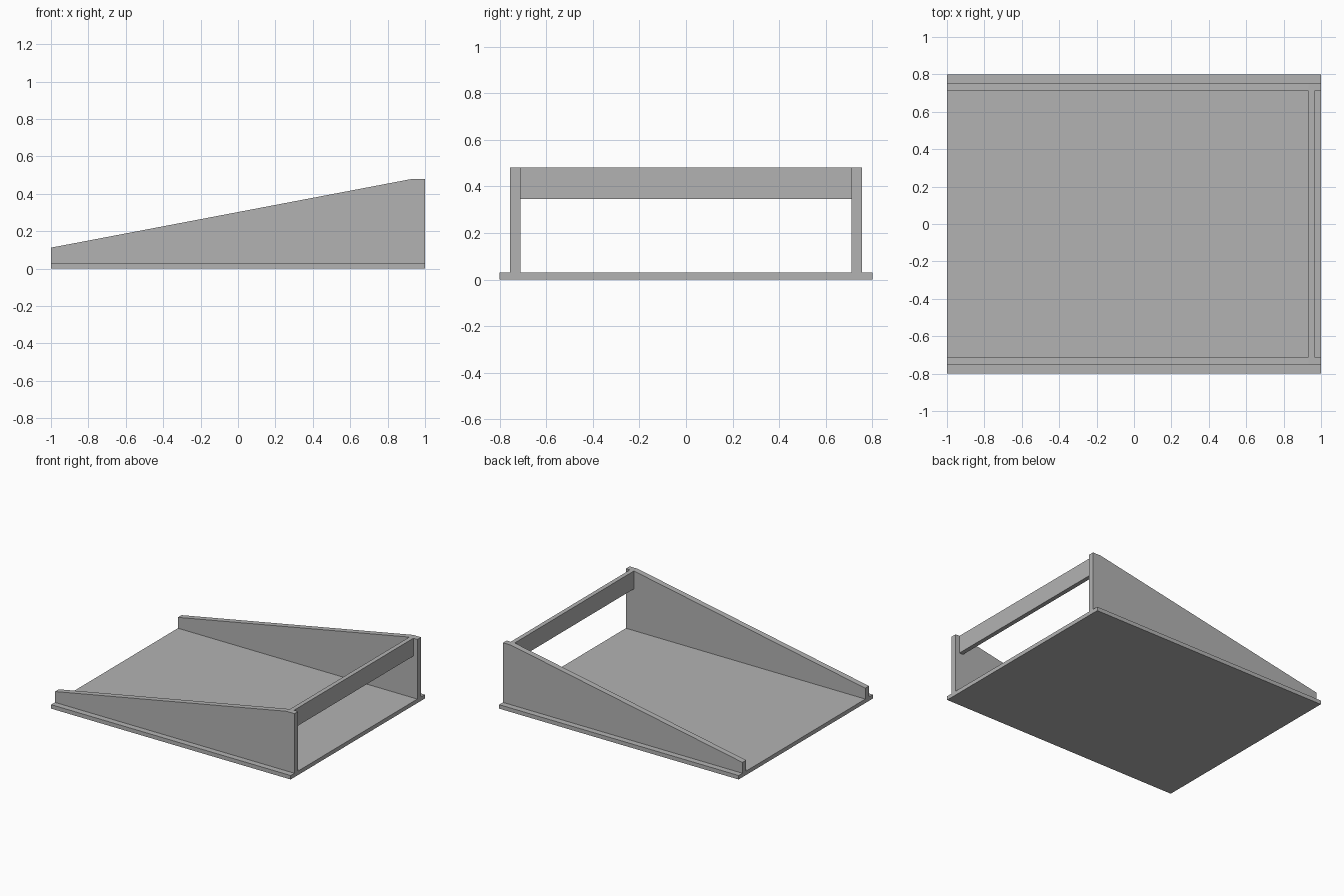
import bpy
import bmesh
from mathutils import Vector

cube = bpy.data.objects.get("Cube")
if cube:
    bpy.data.objects.remove(cube, do_unlink=True)

# One plain grey finish for all panels
grey = bpy.data.materials.new("plain grey")
grey.use_nodes = True
color = (0.45, 0.45, 0.45, 1)
grey.diffuse_color = color
bsdf = grey.node_tree.nodes["Principled BSDF"]
bsdf.inputs["Base Color"].default_value = color


def panel(name, profile, y0, y1):
    """Extrude an x-z profile from y0 to y1."""
    bm = bmesh.new()
    face = bm.faces.new([bm.verts.new((x, y0, z)) for x, z in profile])
    result = bmesh.ops.extrude_face_region(bm, geom=[face])
    verts = [v for v in result["geom"] if isinstance(v, bmesh.types.BMVert)]
    bmesh.ops.translate(bm, verts=verts, vec=Vector((0, y1 - y0, 0)))
    bmesh.ops.recalc_face_normals(bm, faces=bm.faces)
    mesh = bpy.data.meshes.new(name)
    bm.to_mesh(mesh)
    bm.free()
    mesh.materials.append(grey)
    obj = bpy.data.objects.new(name, mesh)
    bpy.context.collection.objects.link(obj)
    return obj


def rectangle(x0, x1, z0, z1):
    return [(x0, z0), (x1, z0), (x1, z1), (x0, z1)]


# Flat base board
panel("base_board", rectangle(-1, 1, 0, 0.03), -0.8, 0.8)

# Sloping side walls with a short level top at the tall end
wall = [(-1, 0.03), (1, 0.03), (1, 0.48), (0.933, 0.48), (-1, 0.112)]
panel("front_side_wall", wall, -0.755, -0.711)
panel("back_side_wall", wall, 0.711, 0.755)

# Cross rail joining the tall ends of the walls
panel("cross_rail", rectangle(0.933, 0.966, 0.345, 0.48), -0.711, 0.711)
